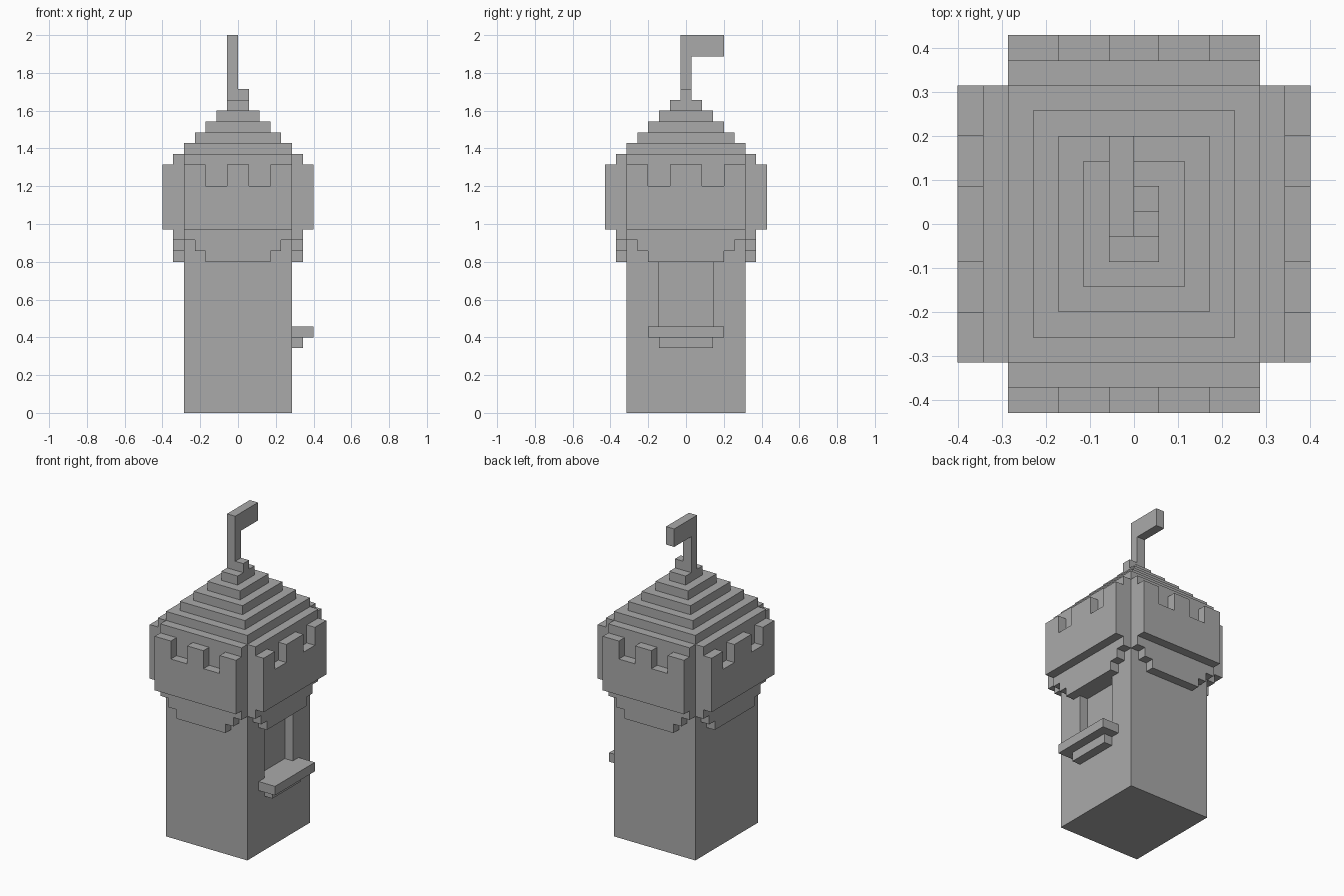
import bpy
import bmesh
from mathutils import Vector

if "Cube" in bpy.data.objects:
    bpy.data.objects.remove(bpy.data.objects["Cube"], do_unlink=True)

U = 2 / 35           # one block
HX, HY = 5, 5.5      # half size of the shaft, in blocks

stone = bpy.data.materials.new("stone_grey")
stone.use_nodes = True
GREY = (0.4, 0.4, 0.4, 1)
stone.diffuse_color = GREY
stone.node_tree.nodes["Principled BSDF"].inputs["Base Color"].default_value = GREY


def prism(name, outline, depth, place):
    """Extrude an outline of (u, z) points between two depths; place maps (u, depth, z) to xyz."""
    bm = bmesh.new()
    near = [bm.verts.new(Vector(place(u, depth[0], z)) * U) for u, z in outline]
    face = bm.faces.new(near)
    grown = bmesh.ops.extrude_face_region(bm, geom=[face])["geom"]
    far = [v for v in grown if isinstance(v, bmesh.types.BMVert)]
    shift = Vector(place(0, depth[1], 0)) - Vector(place(0, depth[0], 0))
    bmesh.ops.translate(bm, verts=far, vec=shift * U)
    bmesh.ops.recalc_face_normals(bm, faces=bm.faces)
    mesh = bpy.data.meshes.new(name)
    bm.to_mesh(mesh)
    bm.free()
    mesh.materials.append(stone)
    obj = bpy.data.objects.new(name, mesh)
    bpy.context.collection.objects.link(obj)
    return obj


def box(name, x, y, z):
    outline = [(x[0], z[0]), (x[1], z[0]), (x[1], z[1]), (x[0], z[1])]
    return prism(name, outline, y, lambda u, d, h: (u, d, h))


def mirrored(half):
    """Complete a right-hand outline with its mirror image."""
    return half + [(-u, z) for u, z in reversed(half)]


# Shaft with a shallow window niche on the left side
shaft = box("tower_shaft", (-HX, HX), (-HY, HY), (0, 24))
niche = box("niche_cutter", (HX - 1, HX + 1), (-2.5, 2.5), (8, 14))
niche.hide_render = True
niche.hide_set(True)
cut = shaft.modifiers.new("window_niche", "BOOLEAN")
cut.operation = "DIFFERENCE"
cut.solver = "EXACT"
cut.object = niche

# Window sill and its bracket
box("window_sill", (HX, HX + 2), (-3.5, 3.5), (7, 8))
box("sill_bracket", (HX, HX + 1), (-2.5, 2.5), (6, 7))

# Overhanging gallery on each side: stepped corbel, backing wall and battlement
sides = {
    "front": (HX, HY, lambda u, d, z: (u, -d, z)),
    "back": (HX, HY, lambda u, d, z: (u, d, z)),
    "left": (HY, HX, lambda u, d, z: (d, u, z)),
    "right": (HY, HX, lambda u, d, z: (-d, u, z)),
}
for side, (w, d, place) in sides.items():
    backing = mirrored([(w - 2, 14), (w - 2, 15), (w - 1, 15), (w - 1, 16),
                        (w, 16), (w, 24)])
    battlement = mirrored([(w, 17), (w, 23), (w - 2, 23), (w - 2, 21),
                           (w - 4, 21), (w - 4, 23)])
    prism(side + "_gallery_wall", backing, (d, d + 1), place)
    prism(side + "_battlement", battlement, (d + 1, d + 2), place)

# Stepped roof
for i in range(5):
    x, y = HX - i, HY - i
    box(f"roof_tier_{i + 1}", (-x, x), (-y, y), (24 + i, 25 + i))

# Flagpole with its foot and flag
box("pole_foot", (0, 1), (-0.5, 0.5), (29, 30))
box("flagpole", (-1, 0), (-0.5, 0.5), (29, 35))
box("flag", (-1, 0), (0.5, 3.5), (33, 35))
